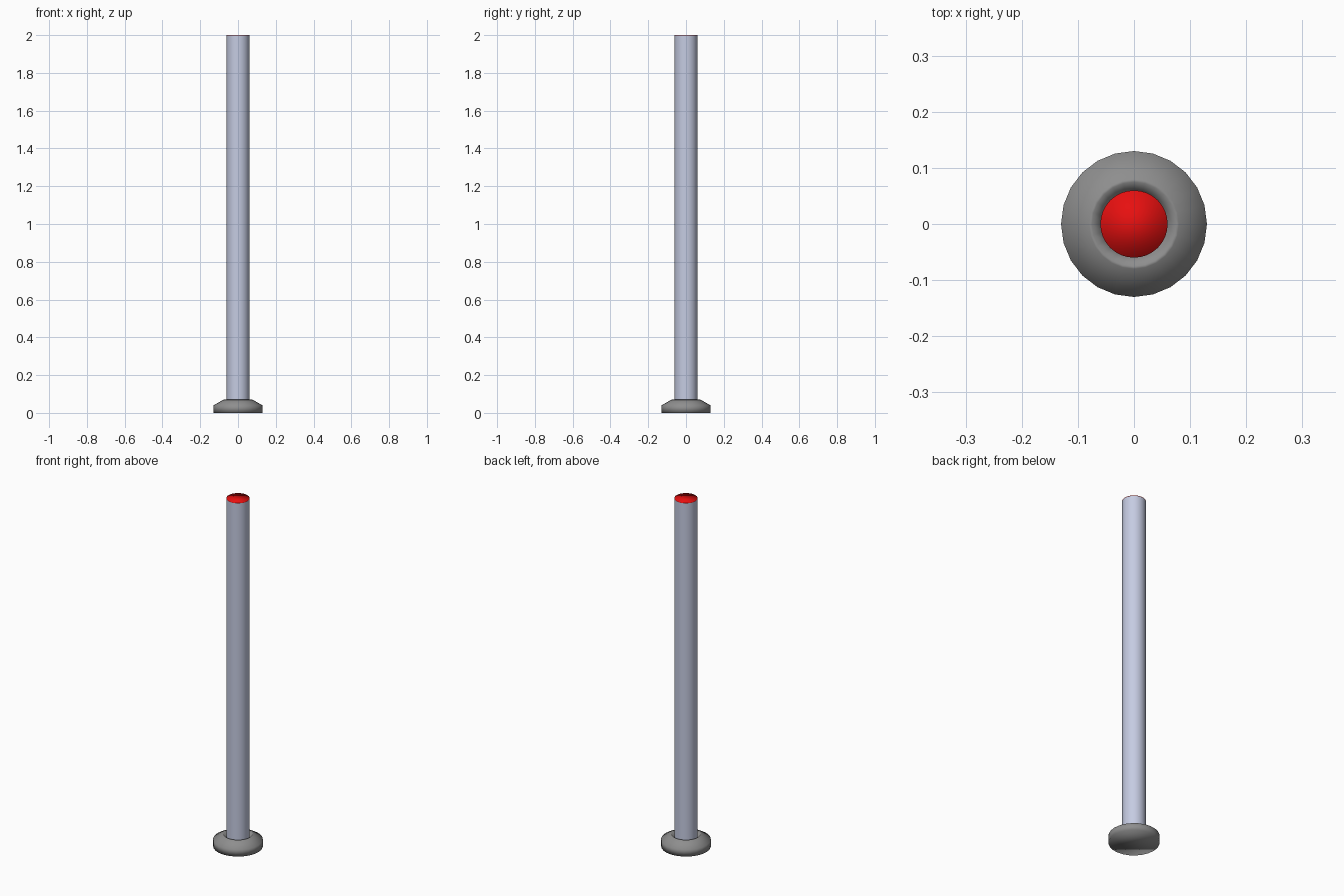
import bpy, math

cube = bpy.data.objects.get("Cube")
if cube:
    bpy.data.objects.remove(cube, do_unlink=True)

SIDES = 24


def material(name, colour):
    mat = bpy.data.materials.new(name)
    mat.use_nodes = True
    mat.diffuse_color = (*colour, 1)
    mat.node_tree.nodes["Principled BSDF"].inputs["Base Color"].default_value = (*colour, 1)
    return mat


def lathe(name, profile, mat, sides=SIDES, cap_start=False, cap_end=False):
    """Revolve (radius, height) points around z, with optional flat caps."""
    verts = [(r * math.cos(math.tau * i / sides), r * math.sin(math.tau * i / sides), z)
             for r, z in profile for i in range(sides)]
    faces = []
    for ring in range(len(profile) - 1):
        a, b = ring * sides, (ring + 1) * sides
        for i in range(sides):
            j = (i + 1) % sides
            faces.append((a + i, a + j, b + j, b + i))
    if cap_start:
        faces.append(tuple(reversed(range(sides))))
    if cap_end:
        faces.append(tuple(range(len(verts) - sides, len(verts))))
    mesh = bpy.data.meshes.new(name)
    mesh.from_pydata(verts, [], faces)
    mesh.materials.append(mat)
    mesh.shade_smooth()
    obj = bpy.data.objects.new(name, mesh)
    bpy.context.collection.objects.link(obj)
    return obj


grey = material("base grey", (0.27, 0.27, 0.27))
pale = material("pale blue metal", (0.56, 0.6, 0.76))
red = material("cap red", (0.8, 0.005, 0.005))

# Heavy foot with a bevelled shoulder and a recess around the pole
lathe("base", [(0.13, 0), (0.13, 0.04), (0.08, 0.068), (0.075, 0.07), (0.058, 0.035)],
      grey, cap_start=True)

# Tall tube
lathe("pole", [(0.06, 0.02), (0.06, 1.997)], pale, sides=32)

# Softly shaded end cap closing the tube
lathe("end_cap", [(0.06, 1.997), (0.06, 2)], red, sides=32, cap_end=True)
